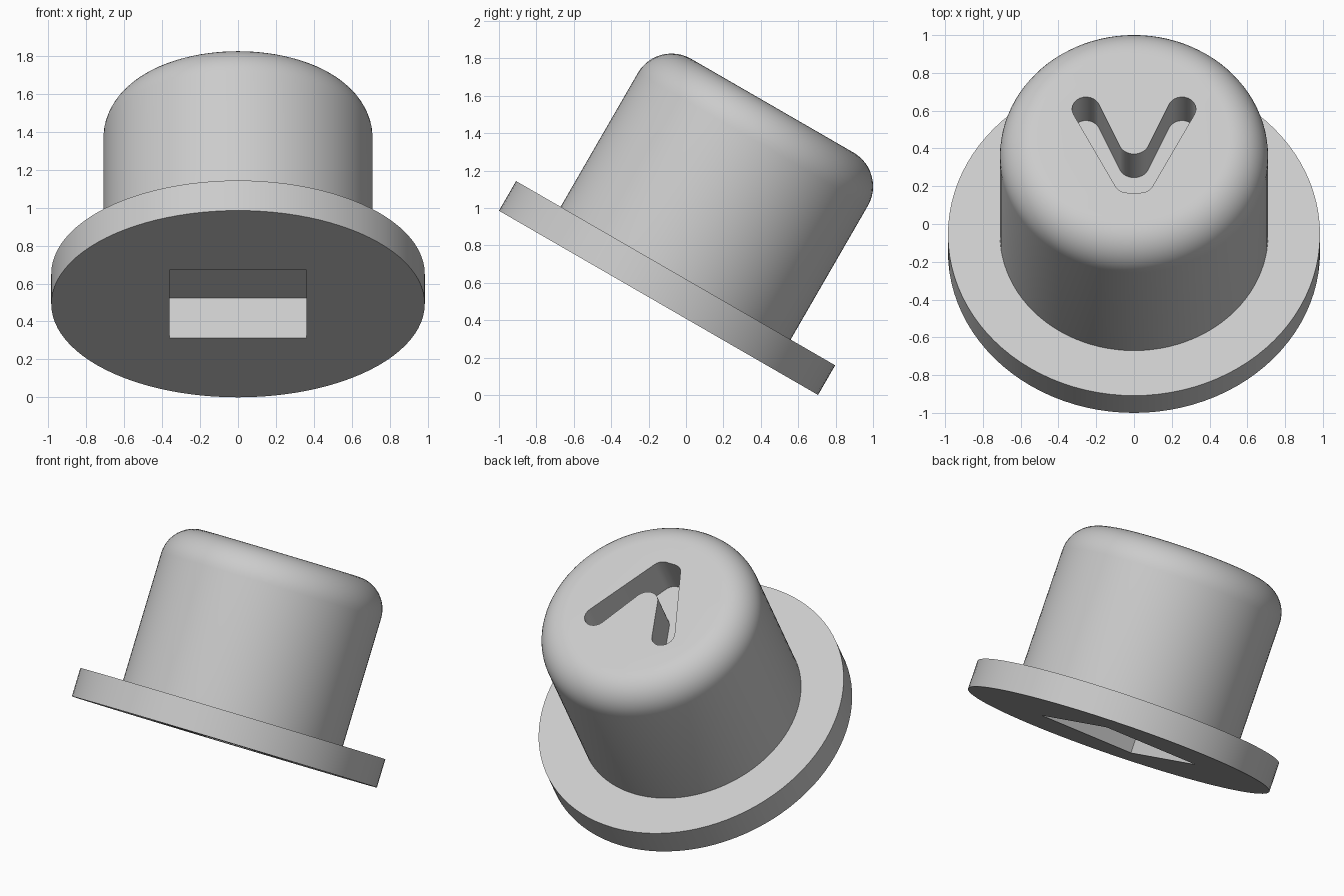
import bpy, bmesh
from math import radians, cos, sin, pi
from mathutils import Vector

FLANGE_R, FLANGE_H = 0.985, 0.183
BODY_R, TOP, FILLET = 0.71, 1.217, 0.208
POCKET = 0.25

if "Cube" in bpy.data.objects:
    bpy.data.objects.remove(bpy.data.objects["Cube"])

grey = bpy.data.materials.new("light grey")
grey.use_nodes = True
grey.diffuse_color = (0.6, 0.6, 0.6, 1)
grey.node_tree.nodes["Principled BSDF"].inputs["Base Color"].default_value = (0.6, 0.6, 0.6, 1)


def arc(cx, cy, r, a0, a1, steps):
    angles = [radians(a0 + (a1 - a0) * i / steps) for i in range(steps + 1)]
    return [(cx + r * cos(a), cy + r * sin(a)) for a in angles]


def finish(bm, name):
    bmesh.ops.recalc_face_normals(bm, faces=bm.faces)
    mesh = bpy.data.meshes.new(name)
    bm.to_mesh(mesh)
    bm.free()
    mesh.materials.append(grey)
    ob = bpy.data.objects.new(name, mesh)
    bpy.context.collection.objects.link(ob)
    return ob


def lathe(name, profile, segments=96):
    bm = bmesh.new()
    verts = [bm.verts.new((r, 0, z)) for r, z in profile]
    edges = [bm.edges.new(pair) for pair in zip(verts, verts[1:])]
    bmesh.ops.spin(bm, geom=verts + edges, cent=(0, 0, 0), axis=(0, 0, 1),
                   angle=2 * pi, steps=segments)
    bmesh.ops.remove_doubles(bm, verts=bm.verts, dist=1e-4)
    bmesh.ops.holes_fill(bm, edges=[e for e in bm.edges if e.is_boundary], sides=0)
    return finish(bm, name)


def prism(name, outline, z0, z1):
    bm = bmesh.new()
    face = bm.faces.new([bm.verts.new((x, y, z0)) for x, y in outline])
    side = bmesh.ops.extrude_face_region(bm, geom=[face])["geom"]
    moved = [v for v in side if isinstance(v, bmesh.types.BMVert)]
    bmesh.ops.translate(bm, verts=moved, vec=Vector((0, 0, z1 - z0)))
    ob = finish(bm, name)
    ob.hide_render = True
    return ob


# Flanged cap with a rounded shoulder
profile = [(FLANGE_R, 0), (FLANGE_R, FLANGE_H), (BODY_R, FLANGE_H)]
profile += arc(BODY_R - FILLET, TOP - FILLET, FILLET, 0, 90, 12)
cap = lathe("flanged_cap", profile)

# Square socket in the underside
s = 0.36
socket = prism("socket_cutter", [(-s, -s), (s, -s), (s, s), (-s, s)], -0.1, 0.245)

# Angled two-arm groove in the top: one half, then its mirror
half = arc(0, -0.022, 0.083, -90, -27, 6)
half += arc(0.254, 0.17, 0.074, 153, -27, 12)
half += arc(0.035, -0.272, 0.07, -27, -90, 6)
outline = half + [(-x, y) for x, y in reversed(half[1:])]
groove = prism("groove_cutter", outline, TOP - POCKET, TOP + 0.1)

# Cut both recesses
bpy.context.view_layer.objects.active = cap
cap.select_set(True)
for cutter in (socket, groove):
    mod = cap.modifiers.new(cutter.name, "BOOLEAN")
    mod.operation, mod.solver, mod.object = "DIFFERENCE", "EXACT", cutter
    bpy.ops.object.modifier_apply(modifier=mod.name)
    bpy.data.objects.remove(cutter)

bpy.ops.object.select_all(action="DESELECT")
cap.select_set(True)
bpy.ops.object.shade_smooth_by_angle(angle=radians(30))

# Tilt the cap back onto the rim of its flange
cap.rotation_euler.x = radians(-30)
cap.location = (0, -0.147, FLANGE_R / 2)
